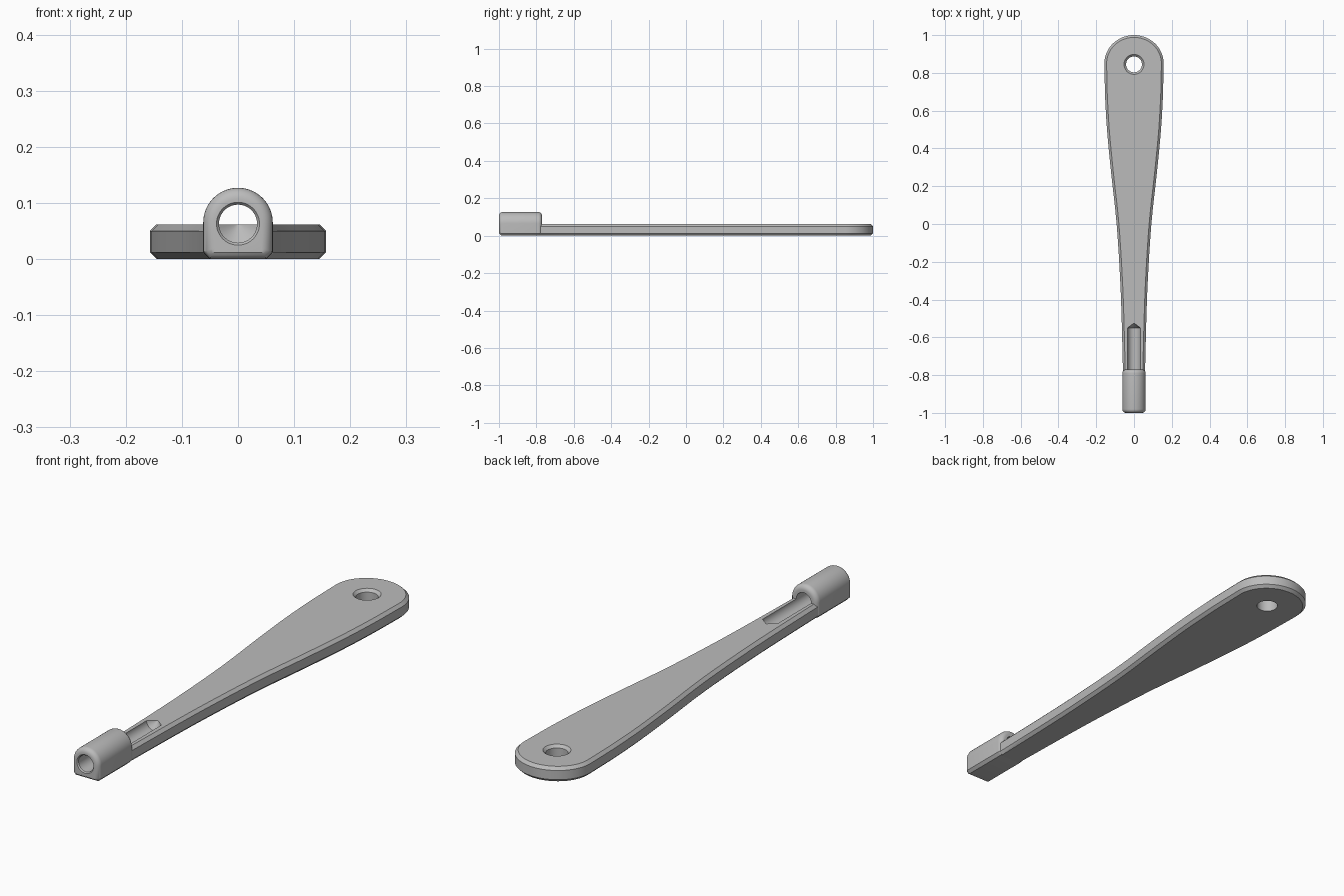
import bpy, bmesh, math
from mathutils import Vector

cube = bpy.data.objects.get("Cube")
if cube:
    bpy.data.objects.remove(cube, do_unlink=True)

THICK, CHAMFER = 0.062, 0.012
BORE_Z, BORE_R = 0.063, 0.034
HANG_Y, HANG_R = 0.845, 0.042

grey = bpy.data.materials.new("plain grey")
grey.use_nodes = True
colour = (0.5, 0.5, 0.5, 1)
grey.diffuse_color = colour
grey.node_tree.nodes["Principled BSDF"].inputs["Base Color"].default_value = colour


def inset(points, d):
    """Move a closed counter-clockwise outline inward by d."""
    out = []
    for i, p in enumerate(points):
        a = (p - points[i - 1]).normalized()
        b = (points[(i + 1) % len(points)] - p).normalized()
        na, nb = Vector((-a.y, a.x)), Vector((-b.y, b.x))
        out.append(p + (na + nb) * d / (1 + na.dot(nb)))
    return out


def loft(name, rings):
    """Skin matching rings of 3D points and cap both ends."""
    bm = bmesh.new()
    loops = [[bm.verts.new(p) for p in ring] for ring in rings]
    for lo, hi in zip(loops, loops[1:]):
        for i in range(len(lo)):
            j = (i + 1) % len(lo)
            bm.faces.new((lo[i], lo[j], hi[j], hi[i]))
    bm.faces.new(loops[0][::-1])
    bm.faces.new(loops[-1])
    bmesh.ops.recalc_face_normals(bm, faces=bm.faces)
    mesh = bpy.data.meshes.new(name)
    bm.to_mesh(mesh)
    bm.free()
    mesh.materials.append(grey)
    obj = bpy.data.objects.new(name, mesh)
    bpy.context.collection.objects.link(obj)
    return obj


def turned(name, profile, place, sides=48):
    """Round solid from (radius, distance) pairs along its axis."""
    turns = [2 * math.pi * k / sides for k in range(sides)]
    return loft(name, [[place(r * math.cos(t), r * math.sin(t), d) for t in turns]
                       for r, d in profile])


def combine(target, tool, operation):
    mod = target.modifiers.new(operation.lower(), "BOOLEAN")
    mod.operation, mod.object, mod.solver = operation, tool, "EXACT"
    bpy.context.view_layer.objects.active = target
    bpy.ops.object.modifier_apply(modifier=mod.name)
    bpy.data.objects.remove(tool, do_unlink=True)


# Flared handle with a rounded end and chamfered rims
side = [Vector(p) for p in ((0.058, -0.80), (0.064, -0.55), (0.073, -0.3), (0.092, 0),
                            (0.121, 0.27), (0.143, 0.5), (0.154, 0.7), (0.157, 0.85))]
smooth = [side[0]]
for i in range(1, len(side) - 2):
    p0, p1, p2, p3 = side[i - 1:i + 3]
    for k in range(4):
        t = k / 4
        smooth.append(0.5 * (2 * p1 + (p2 - p0) * t + (2 * p0 - 5 * p1 + 4 * p2 - p3) * t * t
                             + (3 * p1 - p0 - 3 * p2 + p3) * t ** 3))
smooth.append(side[-2])
end = [Vector((0.157 * math.cos(a), 0.85 + 0.15 * math.sin(a)))
       for a in (math.pi * k / 40 for k in range(41))]
outline = smooth + end + [Vector((-p.x, p.y)) for p in reversed(smooth)]
levels = ((CHAMFER, 0), (0, CHAMFER), (0, THICK - CHAMFER), (CHAMFER, THICK))
handle = loft("handle", [[(p.x, p.y, z) for p in inset(outline, d)] for d, z in levels])

# Arched socket with rounded ends and a chamfered base
HALF, TOP, FILLET = 0.062, 0.127, 0.02
arch = [Vector((HALF * math.cos(a), TOP - HALF + HALF * math.sin(a)))
        for a in (math.pi * k / 32 for k in range(33))]
section = ([Vector((CHAMFER - HALF, 0)), Vector((HALF - CHAMFER, 0)),
            Vector((HALF, CHAMFER))] + arch + [Vector((-HALF, CHAMFER))])
steps = [math.pi / 2 * k / 6 for k in range(7)]
ends = [(FILLET * (1 - math.sin(a)), FILLET * (1 - math.cos(a))) for a in steps]
stations = [(d, -1 + y) for d, y in ends] + [(d, -0.77 - y) for d, y in reversed(ends)]
rings = []
for d, y in stations:
    ring = inset(section, d)
    for p in ring[:2]:
        p.y = min(p.y, CHAMFER)
    rings.append([(p.x, y, p.y) for p in ring])
socket = loft("socket", rings)
combine(handle, socket, "UNION")

# Drilled bore with a pointed bottom and a small mouth chamfer
bore = turned("bore_cutter", ((BORE_R + 0.006, -1.002), (BORE_R, -0.995),
                              (BORE_R, -0.55), (0.001, -0.525)),
              lambda u, v, d: (u, d, BORE_Z + v))
combine(handle, bore, "DIFFERENCE")

# Hanging hole, countersunk on top
hole = turned("hole_cutter", ((HANG_R, -0.05), (HANG_R, THICK - 0.011),
                              (HANG_R + 0.012, THICK + 0.001), (HANG_R + 0.012, 0.1)),
              lambda u, v, d: (u, HANG_Y + v, d))
combine(handle, hole, "DIFFERENCE")

bpy.ops.object.select_all(action="DESELECT")
handle.select_set(True)
bpy.context.view_layer.objects.active = handle
bpy.ops.object.shade_smooth_by_angle(angle=math.radians(28))
